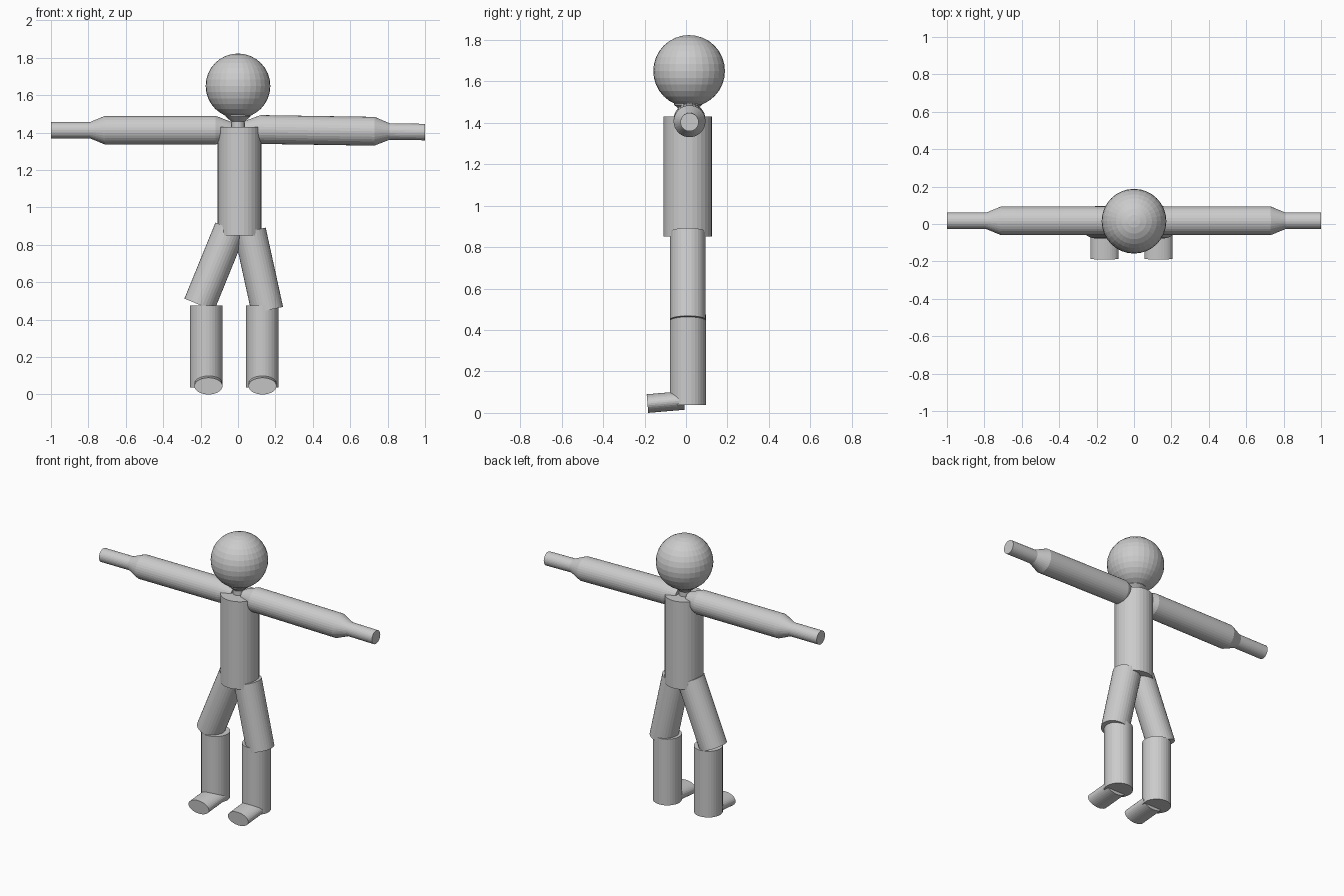
import bpy, bmesh
from mathutils import Vector

if "Cube" in bpy.data.objects:
    bpy.data.objects.remove(bpy.data.objects["Cube"])

SIDES = 32
grey = bpy.data.materials.new("plain grey")
grey.diffuse_color = (0.6, 0.6, 0.6, 1)
grey.use_nodes = True
grey.node_tree.nodes["Principled BSDF"].inputs["Base Color"].default_value = grey.diffuse_color


def finish(name, bm):
    mesh = bpy.data.meshes.new(name)
    bmesh.ops.recalc_face_normals(bm, faces=bm.faces)
    bm.to_mesh(mesh)
    bm.free()
    mesh.materials.append(grey)
    obj = bpy.data.objects.new(name, mesh)
    bpy.context.collection.objects.link(obj)
    return obj


def limb(name, start, end, profile, flatten=1.0):
    """Capped round limb; profile lists (fraction along axis, radius)."""
    start, end = Vector(start), Vector(end)
    axis = end - start
    bm = bmesh.new()
    rings = []
    for t, r in profile:
        made = bmesh.ops.create_circle(bm, segments=SIDES, radius=r)["verts"]
        for v in made:
            v.co.y *= flatten
            v.co.z = t * axis.length
        rings.append(made)
    for a, b in zip(rings, rings[1:]):
        for i in range(SIDES):
            j = (i + 1) % SIDES
            bm.faces.new((a[i], a[j], b[j], b[i]))
    bm.faces.new(rings[0])
    bm.faces.new(rings[-1])
    obj = finish(name, bm)
    obj.rotation_euler = axis.to_track_quat("Z", "Y").to_euler()
    obj.location = start
    return obj


def cylinder(name, start, end, r):
    return limb(name, start, end, [(0, r), (1, r)])


# Head
bm = bmesh.new()
bmesh.ops.create_uvsphere(bm, u_segments=32, v_segments=16, radius=0.173)
finish("head", bm).location = (0, 0.015, 1.65)

# Neck flaring up into the head, and torso
limb("neck", (0, 0.01, 1.40), (0, 0.01, 1.52),
     [(0, 0.036), (0.5, 0.036), (0.72, 0.067), (1, 0.067)])
cylinder("torso", (0.008, 0.008, 0.85), (0.008, 0.008, 1.43), 0.117)

# Arms, each tapering at the shoulder and at the wrist
for side, sx, z_in, z_out, wrist in (("left", -1, 1.413, 1.413, 0.71),
                                     ("right", 1, 1.418, 1.403, 0.73)):
    x0, x1 = 0.035, 1.0
    profile = [((x - x0) / (x1 - x0), r) for x, r in
               ((x0, 0.044), (0.12, 0.077), (0.4, 0.077),
                (wrist, 0.077), (wrist + 0.08, 0.044), (x1, 0.044))]
    limb(side + "_arm", (sx * x0, 0.017, z_in), (sx * x1, 0.017, z_out), profile)

# Legs and feet
for side, hip, knee, shin_x, foot_x in (
        ("left", (-0.041, 0.887), (-0.207, 0.48), -0.17, -0.158),
        ("right", (0.064, 0.874), (0.157, 0.45), 0.13, 0.131)):
    cylinder(side + "_thigh", (hip[0], 0.009, hip[1]), (knee[0], 0.009, knee[1]), 0.086)
    cylinder(side + "_shin", (shin_x, 0.009, 0.037), (shin_x, 0.009, 0.475), 0.087)
    foot = limb(side + "_foot", (foot_x, -0.186, 0.045), (foot_x, -0.01, 0.06),
                [(0, 0.075), (1, 0.075)], 0.6)
    # Flat oval section: wide across, low in height
    foot.rotation_euler = (Vector((0, 0.176, 0.015))).to_track_quat("Z", "Y").to_euler()
